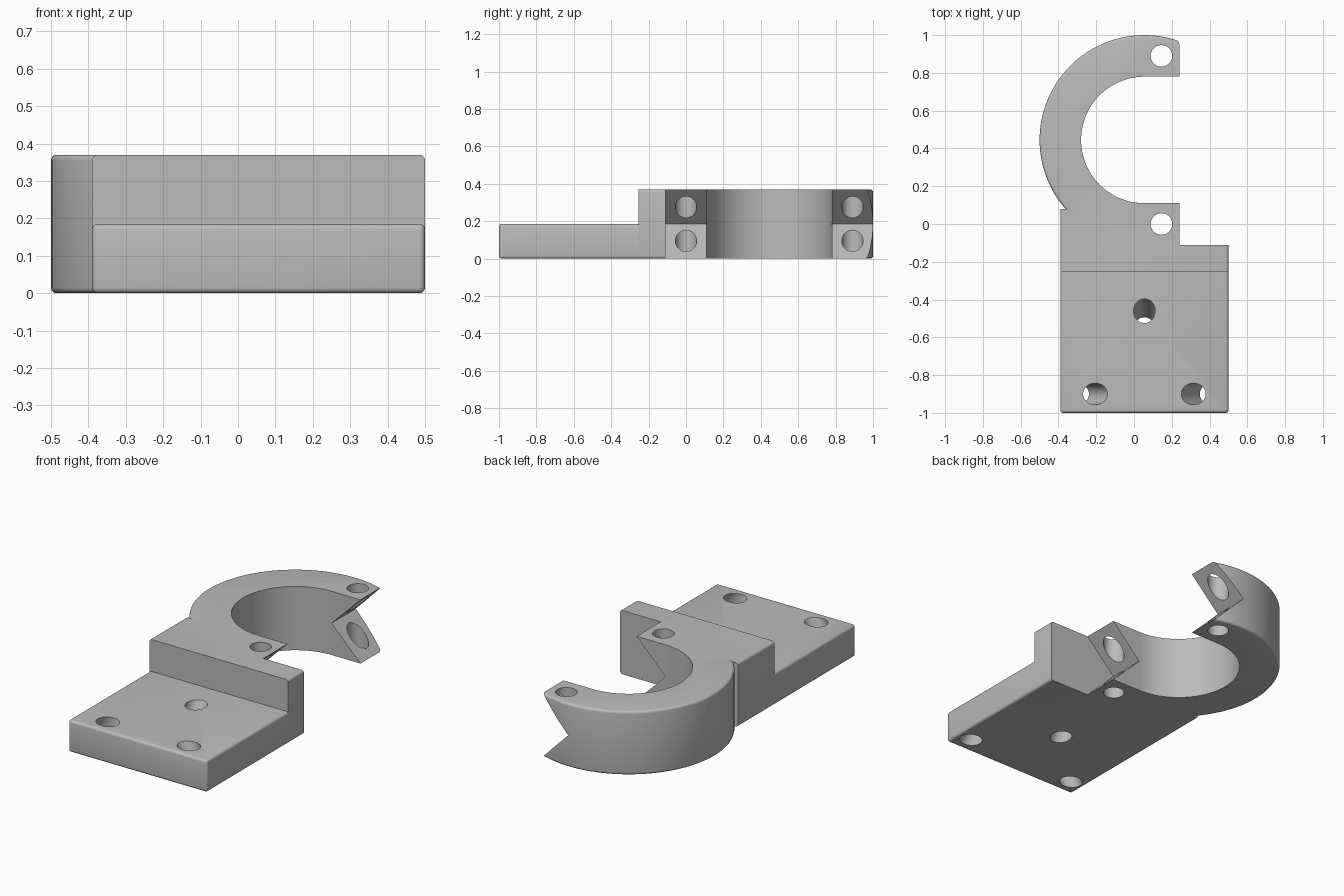
import bpy, bmesh
from math import radians, degrees, cos, sin, acos, atan
from mathutils import Vector, Matrix

if "Cube" in bpy.data.objects:
    bpy.data.objects.remove(bpy.data.objects["Cube"], do_unlink=True)

H, PLATE_H = 0.37, 0.185              # clamp and plate heights
CX, CY, R_OUT, R_IN = 0.055, 0.445, 0.555, 0.335
LEFT, RIGHT, STEP_Y, ARM_X = -0.39, 0.5, -0.255, 0.24
JOIN = 225                            # angle where ring meets block
ROUND, HOLE_R = 0.015, 0.057

grey = bpy.data.materials.new("plain_grey")
grey.use_nodes = True
grey.diffuse_color = (0.5, 0.5, 0.5, 1)
grey.node_tree.nodes["Principled BSDF"].inputs["Base Color"].default_value = (0.5, 0.5, 0.5, 1)


def arc(radius, start, end, steps):
    angles = [radians(start + (end - start) * i / steps) for i in range(steps + 1)]
    return [(CX + radius * cos(a), CY + radius * sin(a)) for a in angles]


def make_object(name, bm):
    bmesh.ops.recalc_face_normals(bm, faces=bm.faces)
    mesh = bpy.data.meshes.new(name)
    bm.to_mesh(mesh)
    bm.free()
    mesh.materials.append(grey)
    obj = bpy.data.objects.new(name, mesh)
    bpy.context.collection.objects.link(obj)
    return obj


def prism(name, points, direction, rounded=None):
    """Extrude a closed outline and round the edges picked by a rule."""
    bm = bmesh.new()
    face = bm.faces.new([bm.verts.new(p) for p in points])
    new = bmesh.ops.extrude_face_region(bm, geom=[face])["geom"]
    bmesh.ops.translate(bm, vec=direction,
                        verts=[v for v in new if isinstance(v, bmesh.types.BMVert)])
    bmesh.ops.recalc_face_normals(bm, faces=bm.faces)
    if rounded:
        edges = [e for e in bm.edges if rounded(e.verts[0].co, e.verts[1].co)]
        bmesh.ops.bevel(bm, geom=edges, offset=ROUND, segments=4, profile=0.5,
                        affect='EDGES', clamp_overlap=False)
    return make_object(name, bm)


def slab(name, outline, height, rounded):
    return prism(name, [(x, y, 0) for x, y in outline], (0, 0, height), rounded)


def drill(top, lean=(0, 0)):
    """Cylinder cutter whose axis meets the given point, leaning as it descends."""
    axis = Vector((-lean[0], -lean[1], 1)).normalized()
    bm = bmesh.new()
    bmesh.ops.create_cone(bm, cap_ends=True, segments=48, radius1=HOLE_R,
                          radius2=HOLE_R, depth=1.2)
    turn = Vector((0, 0, 1)).rotation_difference(axis).to_matrix().to_4x4()
    bmesh.ops.transform(bm, matrix=Matrix.Translation(top) @ turn, verts=bm.verts)
    return make_object("hole_cutter", bm)


def cut(obj, cutters):
    bpy.context.view_layer.objects.active = obj
    for cutter in cutters:
        cutter.hide_render = True
        mod = obj.modifiers.new("cut", 'BOOLEAN')
        mod.operation, mod.solver, mod.object = 'DIFFERENCE', 'EXACT', cutter
        bpy.ops.object.modifier_apply(modifier=mod.name)


# Edge rules: which outline edges get a small round
def on_ring(a, b):
    def outer(p):
        return abs((p.xy - Vector((CX, CY))).length - R_OUT) < 1e-3
    return outer(a) and outer(b) and abs(a.z - b.z) < 1e-4


def on_side(a, b):
    return (abs(a.x - b.x) < 1e-4 and abs(a.z - b.z) < 1e-4
            and (abs(a.x - LEFT) < 1e-4 or abs(a.x - RIGHT) < 1e-4))


def not_at_step(a, b):
    return max(a.y, b.y) < STEP_Y - 0.01 or abs(a.y - b.y) > 0.1


# Half ring of the clamp
tip = degrees(acos((ARM_X - CX) / R_OUT))
ring = slab("clamp_ring", [(ARM_X, CY + R_IN)] + arc(R_OUT, tip, JOIN, 56)
            + arc(R_IN, JOIN, 90, 48), H, on_ring)

# Tall block with the lower arm
block = slab("clamp_block", [(LEFT, STEP_Y), (RIGHT, STEP_Y), (RIGHT, -0.11),
             (ARM_X, -0.11), (ARM_X, CY - R_IN)] + arc(R_IN, 270, JOIN, 16)
             + arc(0.54, JOIN, JOIN, 1)[:1] + [(-0.35, 0.08), (LEFT, 0.08)], H, on_side)

# Mounting plate
plate = slab("mounting_plate", [(LEFT, -1), (RIGHT, -1), (RIGHT, STEP_Y), (LEFT, STEP_Y)],
             PLATE_H, not_at_step)

# V notch across both arm ends, and upright bolt holes
reach = 0.25
notch = prism("notch_cutter", [(CX, -0.11, H / 2), (CX + reach, -0.11, H / 2 + reach),
                               (CX + reach, -0.11, H / 2 - reach)], (0, 1.3, 0))
upper_hole = drill((0.145, 0.89, H / 2))
lower_hole = drill((0.145, 0, H / 2))
cut(ring, [notch, upper_hole])
cut(block, [notch, lower_hole])

# Splayed screw holes through the plate
splay = 0.53
screws = [drill((CX, -0.46, PLATE_H), (0, -splay))]
for side in (-1, 1):
    screws.append(drill((CX + side * 0.26, -0.9, PLATE_H), (side * splay, 0)))
cut(plate, screws)

for cutter in [notch, upper_hole, lower_hole] + screws:
    bpy.data.objects.remove(cutter, do_unlink=True)

# Smooth the curved walls, keep the edges crisp
bpy.ops.object.select_all(action='DESELECT')
for obj in (ring, block, plate):
    obj.select_set(True)
bpy.context.view_layer.objects.active = ring
bpy.ops.object.shade_smooth_by_angle(angle=radians(30))
